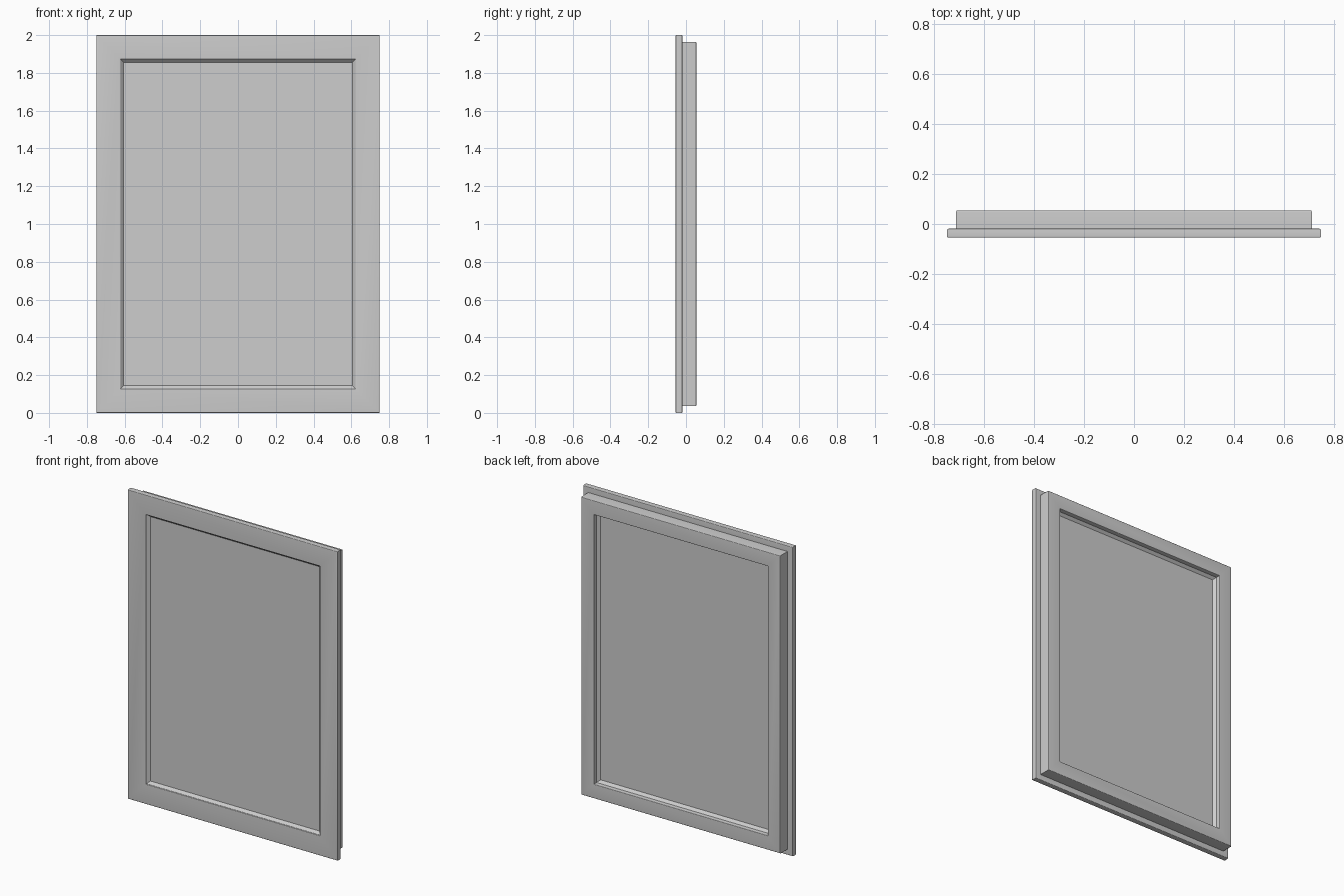
import bpy
import bmesh
from mathutils import Vector

cube = bpy.data.objects.get("Cube")
if cube:
    bpy.data.objects.remove(cube, do_unlink=True)

HALF_W, HALF_H = 0.75, 1.0
FRONT, JOINT, BACK = -0.055, -0.019, 0.055
PANE_FRONT, PANE_BACK = -0.031, 0.010
OPENING, BEAD = 0.129, 0.145      # insets from the outer edge
BEAD_DEPTH = 0.016
BOX = 0.037
R = 0.006                         # radius of the softened edges
STEPS = 4

grey = bpy.data.materials.new("plain grey")
grey.use_nodes = True
colour = (0.61, 0.61, 0.61, 1)
grey.diffuse_color = colour
grey.node_tree.nodes["Principled BSDF"].inputs["Base Color"].default_value = colour


def add_object(name, bm):
    mesh = bpy.data.meshes.new(name)
    bm.to_mesh(mesh)
    bm.free()
    mesh.materials.append(grey)
    obj = bpy.data.objects.new(name, mesh)
    bpy.context.collection.objects.link(obj)
    bpy.ops.object.select_all(action="DESELECT")
    obj.select_set(True)
    bpy.context.view_layer.objects.active = obj
    bpy.ops.object.shade_smooth_by_angle(angle=0.52)


def rounded(corners):
    """Soften the flagged corners of an open (inset, depth, soft) path."""
    pts = [Vector(c[:2]) for c in corners]
    path = []
    for k, (p, c) in enumerate(zip(pts, corners)):
        if not c[2]:
            path.append(p)
            continue
        a = p + (pts[k - 1] - p).normalized() * R
        b = p + (pts[k + 1] - p).normalized() * R
        for s in range(STEPS + 1):
            t = s / STEPS
            path.append(a.lerp(p, t).lerp(p.lerp(b, t), t))
    return path


def ring(bm, inset, y):
    """Rectangle of four vertices, counter-clockwise from the front."""
    return [bm.verts.new((sx * (HALF_W - inset), y, HALF_H + sz * (HALF_H - inset)))
            for sx, sz in [(-1, -1), (1, -1), (1, 1), (-1, 1)]]


def sweep(name, profile):
    """Carry an open (inset, depth) path around the rectangle."""
    bm = bmesh.new()
    rings = [ring(bm, i, y) for i, y in profile]
    for a, b in zip(rings, rings[1:]):
        for k in range(4):
            n = (k + 1) % 4
            bm.faces.new((a[k], a[n], b[n], b[k]))
    add_object(name, bm)


# Frame: wide flange in front, narrower box behind, straight opening walls
sweep("frame", rounded([
    (OPENING, PANE_FRONT, False), (OPENING, FRONT, True),
    (0, FRONT, True), (0, JOINT, True), (BOX, JOINT, False),
    (BOX, BACK, True), (OPENING, BACK, True), (OPENING, PANE_BACK, False)]))

# Sloping beads that hold the pane on both sides
sweep("front_bead", [(BEAD, PANE_FRONT), (OPENING, PANE_FRONT - BEAD_DEPTH)])
sweep("rear_bead", [(OPENING, PANE_BACK + BEAD_DEPTH), (BEAD, PANE_BACK)])

# Double pane: one sheet facing each way
bm = bmesh.new()
bm.faces.new(ring(bm, BEAD, PANE_FRONT))
bm.faces.new(reversed(ring(bm, BEAD, PANE_BACK)))
add_object("pane", bm)
